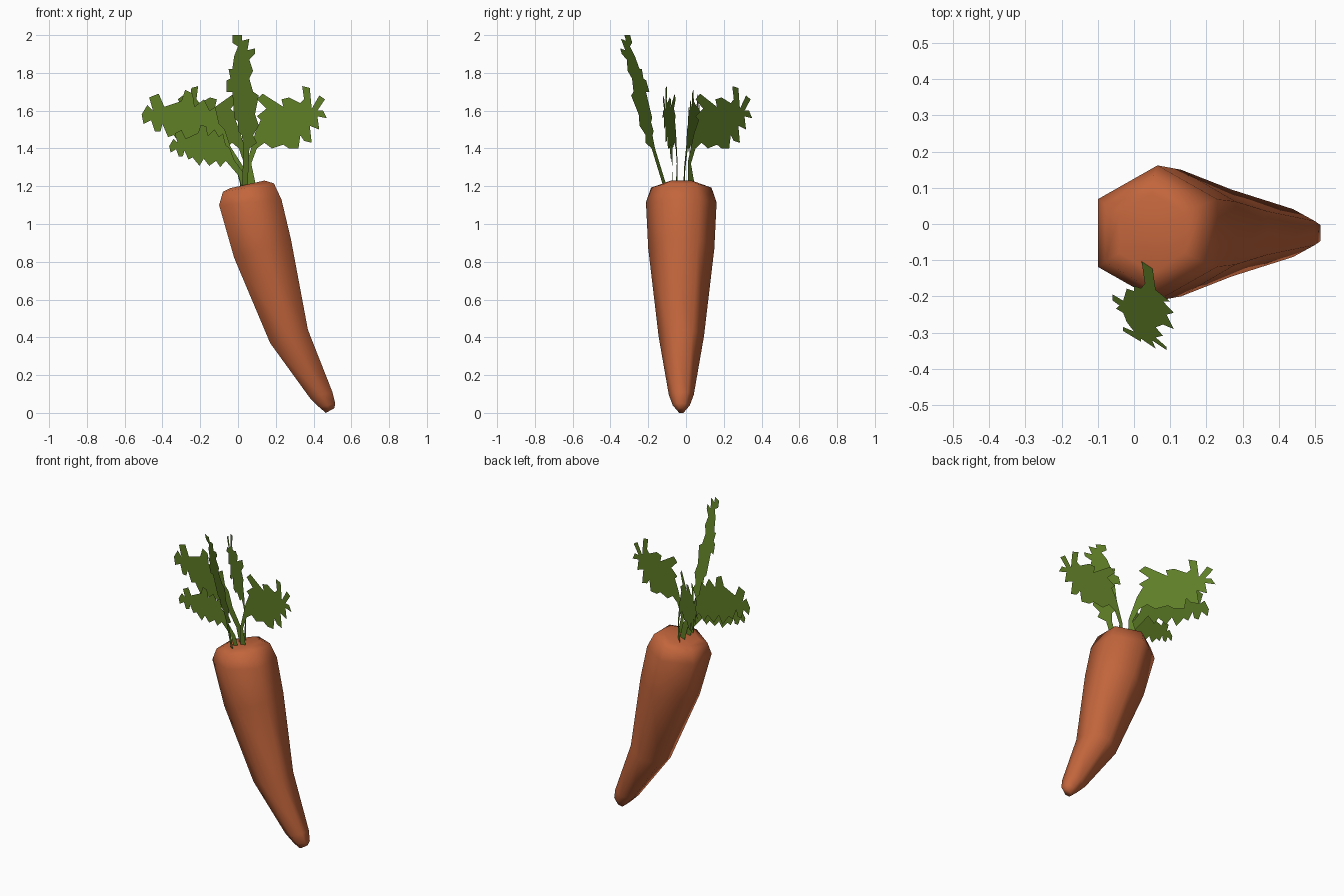
import bpy
import bmesh
from mathutils import Vector

default_cube = bpy.data.objects.get("Cube")
if default_cube:
    bpy.data.objects.remove(default_cube, do_unlink=True)


def make_material(name, colour):
    material = bpy.data.materials.new(name)
    material.use_nodes = True
    material.diffuse_color = (*colour, 1)
    shader = next(n for n in material.node_tree.nodes if n.type == "BSDF_PRINCIPLED")
    shader.inputs["Base Color"].default_value = (*colour, 1)
    shader.inputs["Roughness"].default_value = 0.8
    return material


def add_object(name, mesh_builder, material, smooth=False):
    mesh = bpy.data.meshes.new(name)
    mesh_builder.to_mesh(mesh)
    mesh_builder.free()
    mesh.materials.append(material)
    for polygon in mesh.polygons:
        polygon.use_smooth = smooth
    part = bpy.data.objects.new(name, mesh)
    bpy.context.scene.collection.objects.link(part)
    return part


orange = make_material("carrot orange", (0.54, 0.13, 0.045))
green = make_material("leaf green", (0.115, 0.21, 0.02))

# Root: tilted six-sided rings, each given as left x, left z, right x, right z, half depth
ROOT_CENTRE_Y = -0.025
root_rings = [
    (-0.04, 1.19, 0.14, 1.23, 0.11),
    (-0.08, 1.17, 0.19, 1.215, 0.16),
    (-0.1, 1.1, 0.23, 1.13, 0.187),
    (-0.02, 0.82, 0.28, 0.92, 0.175),
    (0.17, 0.37, 0.37, 0.44, 0.12),
    (0.38, 0.08, 0.5, 0.11, 0.066),
    (0.43, 0.03, 0.515, 0.05, 0.045),
    (0.465, 0, 0.51, 0.025, 0.022),
]


def build_root():
    bm = bmesh.new()
    loops = []
    for left_x, left_z, right_x, right_z, depth in root_rings:
        left = Vector((left_x, ROOT_CENTRE_Y, left_z))
        right = Vector((right_x, ROOT_CENTRE_Y, right_z))
        middle = (left + right) / 2
        back = Vector((0, depth, 0))
        corners = [left - back / 2, middle - back, right - back / 2,
                   right + back / 2, middle + back, left + back / 2]
        loops.append([bm.verts.new(corner) for corner in corners])
    for upper, lower in zip(loops, loops[1:]):
        for i in range(len(upper)):
            j = (i + 1) % len(upper)
            bm.faces.new((upper[i], lower[i], lower[j], upper[j]))
    bm.faces.new(loops[0])
    bm.faces.new(reversed(loops[-1]))
    bmesh.ops.recalc_face_normals(bm, faces=bm.faces[:])
    return add_object("carrot_root", bm, orange, smooth=True)


build_root()

# Leaf outlines in hundredths: distance outward, height above the crown
bushy_leaf = [
    (0, -2), (5, -2), (2, 12), (5, 20), (9, 23), (13, 20), (19, 22), (22, 20),
    (27, 20), (28, 27), (30, 24), (34, 23), (33, 32), (38, 30), (37, 37),
    (42, 36), (40, 40), (37, 40), (41, 46), (38, 48), (34, 41), (33, 52),
    (29, 53), (30, 46), (28, 44), (22, 47), (18, 46), (19, 42), (8, 49),
    (5, 46), (10, 41), (5, 37), (7, 35), (4, 28), (0, 13),
]
spreading_leaf = [
    (-3, -2), (1, -2), (4, 9), (10, 17), (13, 21), (17, 17), (20, 22), (25, 19),
    (29, 25), (32, 20), (37, 27), (40, 26), (43, 33), (44, 29), (47, 29),
    (49, 35), (53, 33), (54, 38), (51, 43), (48, 40), (50, 47), (45, 49),
    (42, 42), (33, 45), (31, 51), (27, 49), (26, 42), (21, 46), (18, 40),
    (15, 42), (13, 33), (10, 30), (7, 21), (0, 10),
]
upright_leaf = [
    (2, -2), (5, -2), (6, 20), (10, 23), (8, 27), (11, 32), (9, 38), (11, 48),
    (8, 50), (6, 57), (8, 61), (6, 67), (9, 70), (9, 73), (5, 72), (6, 78),
    (2, 77), (2, 80), (-3, 80), (-3, 76), (0, 74), (-2, 69), (-3, 62),
    (-5, 62), (-4, 57), (-6, 56), (-6, 50), (-3, 50), (-2, 36), (0, 34),
    (0, 29), (2, 27), (3, 20),
]


def build_leaf(name, outline, base, outward, upward):
    """Flat jagged blade lying in the plane of the two given directions."""
    bm = bmesh.new()
    base, outward, upward = Vector(base), Vector(outward), Vector(upward)
    corners = [bm.verts.new(base + outward * (s / 100) + upward * (h / 100))
               for s, h in outline]
    blade = bm.faces.new(corners)
    bm.normal_update()
    bmesh.ops.triangulate(bm, faces=[blade])
    return add_object(name, bm, green)


# Five leaves fanning out of the crown
build_leaf("left_leaf", bushy_leaf,
           (0.05, -0.045, 1.2), (1, -0.19, 0), (0, 0, 1))
build_leaf("back_leaf", bushy_leaf,
           (0.05, 0.01, 1.2), (-0.9, 0.81, 0), (0, 0, 1))
build_leaf("right_leaf", spreading_leaf,
           (0.03, -0.01, 1.2), (-1, 0.157, 0), (0, 0, 1))
build_leaf("lower_right_leaf", spreading_leaf,
           (0.03, -0.07, 1.2), (-0.73, -0.028, -0.1), (0, 0, 0.7))
build_leaf("front_leaf", upright_leaf,
           (0, -0.09, 1.2), (1, -0.6, 0), (0, -0.28, 1))
